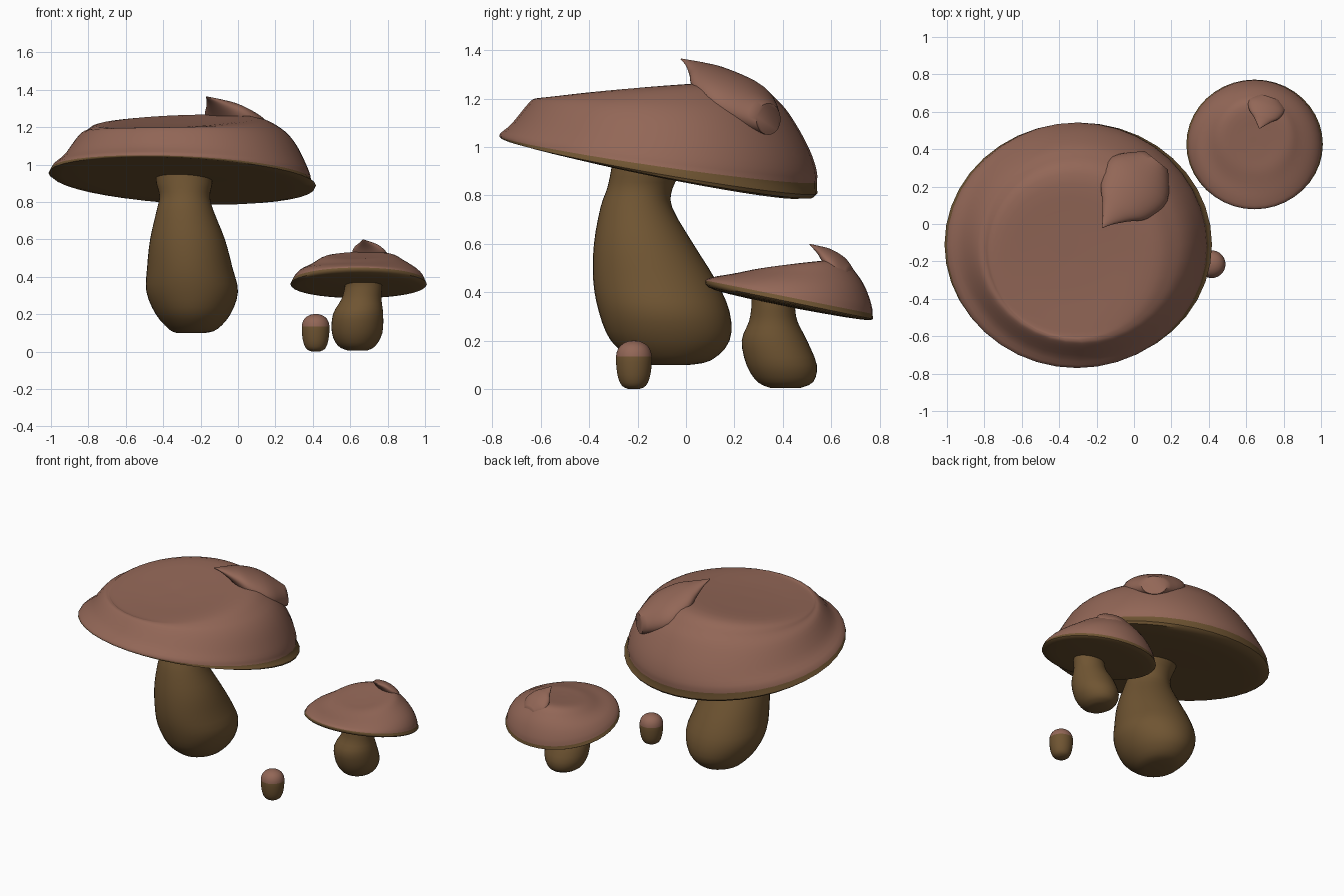
import bpy, bmesh, math

SIDES = 40


def material(name, rgb):
    m = bpy.data.materials.new(name)
    m.diffuse_color = (*rgb, 1)
    return m


CAP = material("cap_brown", (0.29, 0.135, 0.095))
FLESH = material("stem_olive", (0.16, 0.09, 0.032))


def spline(rows, steps):
    """Catmull-Rom interpolation of ring parameters."""
    out = []
    for i in range(len(rows) - 1):
        a, b, c, d = (rows[max(i - 1, 0)], rows[i], rows[i + 1],
                      rows[min(i + 2, len(rows) - 1)])
        for s in range(steps):
            t = s / steps
            out.append([0.5 * (2 * q + (r - p) * t + (2 * p - 5 * q + 4 * r - w) * t * t
                               + (3 * q - p - 3 * r + w) * t ** 3)
                        for p, q, r, w in zip(a, b, c, d)])
    return out + [list(rows[-1])]


def loft(name, rings, mats, under=0):
    """Skin closed rings; bands before index 'under' use the second material."""
    bm = bmesh.new()
    vs = [[bm.verts.new(p) for p in r] for r in rings]
    for k in range(len(vs) - 1):
        for i in range(SIDES):
            j = (i + 1) % SIDES
            f = bm.faces.new((vs[k][i], vs[k][j], vs[k + 1][j], vs[k + 1][i]))
            f.material_index = 1 if k < under else 0
    f = bm.faces.new(vs[0])
    f.material_index = 1 if under else 0
    bm.faces.new(vs[-1])
    bmesh.ops.recalc_face_normals(bm, faces=bm.faces)
    me = bpy.data.meshes.new(name)
    bm.to_mesh(me)
    bm.free()
    for m in mats:
        me.materials.append(m)
    ob = bpy.data.objects.new(name, me)
    bpy.context.collection.objects.link(ob)
    bpy.ops.object.select_all(action='DESELECT')
    ob.select_set(True)
    bpy.context.view_layer.objects.active = ob
    bpy.ops.object.shade_smooth_by_angle(angle=math.radians(50))
    return ob


def tilted_ring(cx, cy, cz, rx, ry, sx=0, sy=0):
    pts = []
    for i in range(SIDES):
        a = 2 * math.pi * i / SIDES
        x, y = rx * math.cos(a), ry * math.sin(a)
        pts.append((cx + x, cy + y, cz + sx * x + sy * y))
    return pts


def cap(name, rows):
    steps = 4
    loft(name, [tilted_ring(*r) for r in spline(rows, steps)], [CAP, FLESH], under=2 * steps)


def stem(name, rows):
    loft(name, [tilted_ring(x, y, z, rx, ry) for z, x, y, rx, ry in spline(rows, 3)], [FLESH])


def crest(name, rows):
    """Curled horn: rows are x, y, half width, top z, bottom z."""
    dx, dy = rows[-1][0] - rows[0][0], rows[-1][1] - rows[0][1]
    n = math.hypot(dx, dy)
    px, py = -dy / n, dx / n
    rings = []
    for x, y, w, top, bot in spline(rows, 4):
        ring = []
        for i in range(SIDES):
            a = 2 * math.pi * i / SIDES
            u = w * math.cos(a)
            z = (top + bot) / 2 + (top - bot) / 2 * math.sin(a)
            ring.append((x + px * u, y + py * u, z))
        rings.append(ring)
    loft(name, rings, [CAP])


# Large mushroom: underside, rim, dome and tilted flat top (x, y, z, rx, ry, slopes)
cap("large_cap", [
    (-0.30, -0.13, 0.915, 0.02, 0.02, -0.05, -0.20),
    (-0.29, -0.105, 0.905, 0.65, 0.575, -0.05, -0.20),
    (-0.305, -0.115, 0.95, 0.695, 0.655, -0.043, -0.145),
    (-0.285, -0.10, 1.03, 0.645, 0.62, -0.03, -0.105),
    (-0.275, -0.10, 1.14, 0.575, 0.55, -0.03, -0.073),
    (-0.29, -0.12, 1.195, 0.51, 0.50, 0.01, -0.01),
    (-0.325, -0.155, 1.23, 0.425, 0.425, 0.04, 0.076),
    (-0.35, -0.19, 1.222, 0.20, 0.20, 0.04, 0.09),
    (-0.35, -0.20, 1.218, 0.01, 0.01, 0.04, 0.09)])
crest("large_cap_crest", [
    (0.12, 0.34, 0.08, 1.18, 1.05),
    (0.03, 0.24, 0.19, 1.275, 1.08),
    (-0.05, 0.13, 0.16, 1.33, 1.17),
    (-0.10, 0.07, 0.09, 1.348, 1.26),
    (-0.14, 0.02, 0.035, 1.358, 1.325),
    (-0.17, -0.02, 0.003, 1.365, 1.36)])
stem("large_stem", [
    (0.10, -0.25, -0.07, 0.08, 0.08),
    (0.12, -0.24, -0.055, 0.13, 0.16),
    (0.20, -0.24, -0.065, 0.20, 0.245),
    (0.32, -0.245, -0.09, 0.245, 0.27),
    (0.45, -0.258, -0.13, 0.228, 0.253),
    (0.60, -0.27, -0.175, 0.20, 0.205),
    (0.75, -0.283, -0.205, 0.153, 0.148),
    (0.83, -0.285, -0.19, 0.135, 0.135),
    (0.90, -0.287, -0.165, 0.15, 0.145),
    (0.96, -0.29, -0.16, 0.15, 0.14)])

# Small mushroom
cap("small_cap", [
    (0.645, 0.39, 0.345, 0.01, 0.01, 0, -0.20),
    (0.645, 0.425, 0.348, 0.33, 0.305, 0, -0.20),
    (0.645, 0.425, 0.38, 0.355, 0.345, 0, -0.20),
    (0.648, 0.437, 0.435, 0.317, 0.31, 0, -0.10),
    (0.643, 0.45, 0.48, 0.245, 0.25, 0.03, 0.01),
    (0.645, 0.455, 0.512, 0.18, 0.185, 0.03, 0.11),
    (0.645, 0.43, 0.51, 0.08, 0.08, 0.02, 0.12),
    (0.645, 0.42, 0.508, 0.01, 0.01, 0.02, 0.12)])
crest("small_cap_crest", [
    (0.725, 0.68, 0.05, 0.505, 0.44),
    (0.71, 0.64, 0.10, 0.55, 0.45),
    (0.695, 0.59, 0.085, 0.58, 0.50),
    (0.685, 0.555, 0.045, 0.59, 0.55),
    (0.67, 0.51, 0.002, 0.60, 0.597)])
stem("small_stem", [
    (0.005, 0.64, 0.41, 0.05, 0.06),
    (0.03, 0.635, 0.41, 0.10, 0.115),
    (0.10, 0.637, 0.395, 0.135, 0.145),
    (0.20, 0.642, 0.365, 0.134, 0.135),
    (0.28, 0.66, 0.36, 0.107, 0.10),
    (0.34, 0.67, 0.36, 0.10, 0.09),
    (0.37, 0.67, 0.36, 0.10, 0.09)])

# Bud: rounded capsule, lower part stem coloured, top cap coloured
bud = [(0.415, -0.215, z, r, r) for z, r in
       [(0.0, 0.02), (0.015, 0.05), (0.06, 0.068), (0.135, 0.074),
        (0.175, 0.06), (0.195, 0.032), (0.201, 0.004)]]
loft("bud", [tilted_ring(*r) for r in spline(bud, 3)], [CAP, FLESH], under=9)
